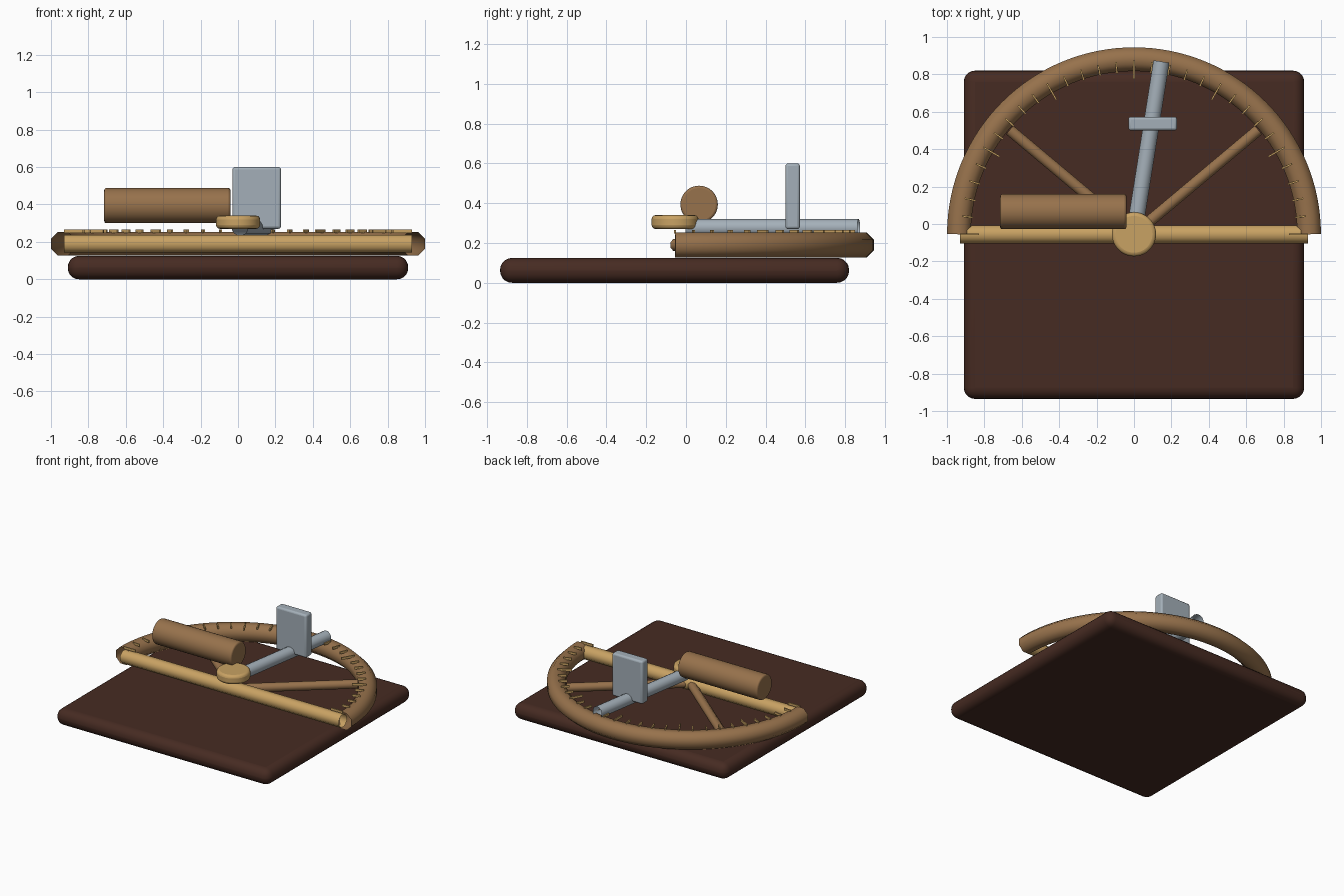
import bpy, bmesh, math
from mathutils import Vector, Matrix

if "Cube" in bpy.data.objects:
    bpy.data.objects.remove(bpy.data.objects["Cube"])


def material(name, rgb):
    m = bpy.data.materials.new(name)
    m.diffuse_color = (*rgb, 1)
    m.use_nodes = True
    m.node_tree.nodes["Principled BSDF"].inputs["Base Color"].default_value = m.diffuse_color
    return m


DARK = material("dark_wood", (0.062, 0.024, 0.016))
BRONZE = material("bronze", (0.31, 0.168, 0.072))
BRASS = material("brass", (0.58, 0.36, 0.125))
STEEL = material("steel", (0.37, 0.43, 0.48))

CY = -0.055          # y of the pivot
FRAME_Z = 0.19       # height of the frame tubes


def finish(bm, name, mat, bevel=0, segments=3):
    bmesh.ops.recalc_face_normals(bm, faces=bm.faces)
    me = bpy.data.meshes.new(name)
    bm.to_mesh(me)
    bm.free()
    ob = bpy.data.objects.new(name, me)
    bpy.context.collection.objects.link(ob)
    me.materials.append(mat)
    if bevel:
        b = ob.modifiers.new("bevel", 'BEVEL')
        b.width, b.segments = bevel, segments
        b.limit_method = 'ANGLE'
    bpy.ops.object.select_all(action='DESELECT')
    ob.select_set(True)
    bpy.context.view_layer.objects.active = ob
    bpy.ops.object.shade_smooth_by_angle(angle=math.radians(50))
    return ob


def box(name, lo, hi, mat, bevel=0, segments=3):
    lo, hi = Vector(lo), Vector(hi)
    bm = bmesh.new()
    bmesh.ops.create_cube(bm, size=1, matrix=Matrix.Translation((lo + hi) / 2)
                          @ Matrix.Diagonal((*(hi - lo), 1)))
    return finish(bm, name, mat, bevel, segments)


def cylinder(name, centre, radius, depth, mat, rot=Matrix.Identity(4), bevel=0):
    bm = bmesh.new()
    bmesh.ops.create_cone(bm, cap_ends=True, segments=48, radius1=radius, radius2=radius,
                          depth=depth, matrix=Matrix.Translation(centre) @ rot)
    return finish(bm, name, mat, bevel)


def tube(name, path, half_height, mat, sides=8):
    """Open-ended tube swept along a level path, flat side up."""
    bm = bmesh.new()
    r = half_height / math.cos(math.pi / sides)
    rings = []
    for i, p in enumerate(path):
        t = (path[min(i + 1, len(path) - 1)] - path[max(i - 1, 0)]).normalized()
        side = Vector((t.y, -t.x, 0))
        ring = []
        for k in range(sides):
            a = 2 * math.pi * (k + 0.5) / sides
            ring.append(bm.verts.new(p + side * r * math.cos(a) + Vector((0, 0, r * math.sin(a)))))
        rings.append(ring)
    for a, b in zip(rings, rings[1:]):
        for k in range(sides):
            j = (k + 1) % sides
            bm.faces.new((a[k], a[j], b[j], b[k]))
    return finish(bm, name, mat)


def polar(radius, degrees, z):
    a = math.radians(degrees)
    return Vector((radius * math.cos(a), CY + radius * math.sin(a), z))


# Base board
box("base_board", (-0.91, -0.935, 0), (0.91, 0.82, 0.125), DARK, 0.06, 5)

# Half-circle rim, straight bar and two spokes
tube("rim", [polar(0.936, 180 * i / 64, FRAME_Z) for i in range(65)], 0.0635, BRONZE)
tube("cross_bar", [Vector((-0.93, CY, FRAME_Z)), Vector((0.93, CY, FRAME_Z))], 0.048, BRASS)
for name, angle in (("right_spoke", 40), ("left_spoke", 140)):
    tube(name, [polar(0.0, angle, FRAME_Z), polar(0.868, angle, FRAME_Z)], 0.03, BRONZE)

# Degree marks every 6 degrees, longer every 30
bm = bmesh.new()
for i in range(31):
    inner, outer = (0.83, 0.93) if i % 5 == 0 else (0.865, 0.925)
    m = (Matrix.Translation(polar((inner + outer) / 2, 6 * i, 0.256))
         @ Matrix.Rotation(math.radians(6 * i), 4, 'Z')
         @ Matrix.Diagonal((outer - inner, 0.009, 0.018, 1)))
    bmesh.ops.create_cube(bm, size=1, matrix=m)
finish(bm, "degree_marks", BRASS)

# Pivot cap, swinging arm and sight plate
cylinder("pivot_cap", (0, CY, 0.305), 0.118, 0.07, BRASS, bevel=0.02)
tube("pointer_arm", [polar(0.06, 81, 0.277), polar(0.935, 81, 0.277)], 0.043, STEEL, 12)
box("sight_plate", (-0.03, 0.5, 0.27), (0.23, 0.573, 0.6), STEEL, 0.014)

# Roller lying above the frame
cylinder("roller", (-0.378, 0.066, 0.394), 0.094, 0.675, BRONZE,
         Matrix.Rotation(math.pi / 2, 4, 'Y'), 0.012)
